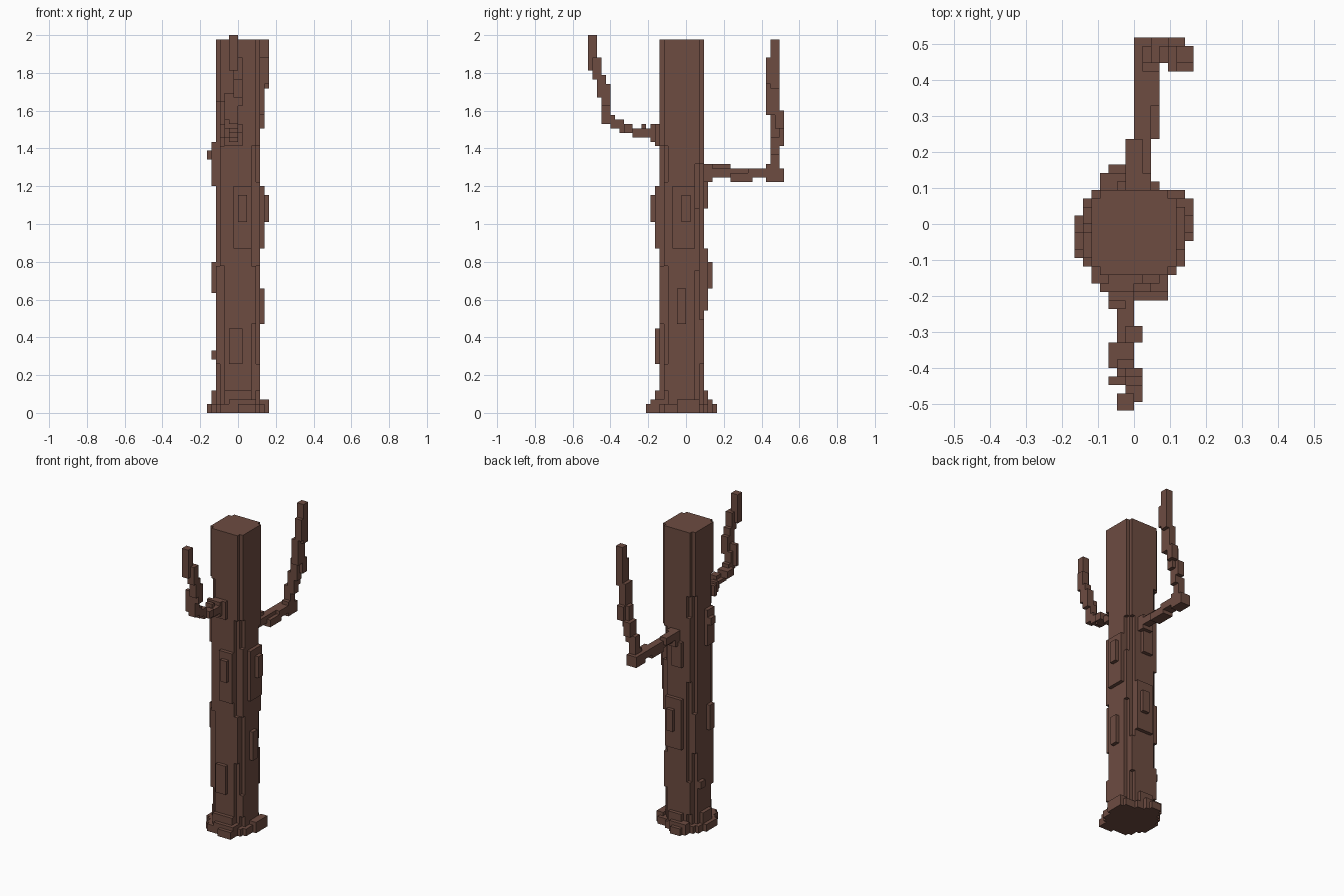
import bpy, bmesh, math
from mathutils import Vector

cube = bpy.data.objects.get("Cube")
if cube:
    bpy.data.objects.remove(cube, do_unlink=True)

V = 2.0 / 85  # size of one block

bark = bpy.data.materials.new("brown_bark")
bark.use_nodes = True
COLOR = (0.153, 0.072, 0.053, 1)
bark.diffuse_color = COLOR
bsdf = bark.node_tree.nodes["Principled BSDF"]
bsdf.inputs["Base Color"].default_value = COLOR
bsdf.inputs["Roughness"].default_value = 0.9


def blocks(name, boxes):
    """Merge boxes (x0, x1, y0, y1, z0, z1 in blocks) into one clean blocky shell."""
    cells = {(x, y, z) for x0, x1, y0, y1, z0, z1 in boxes
             for x in range(x0, x1) for y in range(y0, y1) for z in range(z0, z1)}
    bm = bmesh.new()
    verts = {}
    for c in cells:
        for axis in range(3):
            for side in (0, 1):
                n = list(c)
                n[axis] += 2 * side - 1
                if tuple(n) in cells:
                    continue
                u, w = (axis + 1) % 3, (axis + 2) % 3
                ring = []
                for du, dw in ((0, 0), (1, 0), (1, 1), (0, 1)):
                    p = list(c)
                    p[axis] += side
                    p[u] += du
                    p[w] += dw
                    p = tuple(p)
                    if p not in verts:
                        verts[p] = bm.verts.new(Vector(p) * V)
                    ring.append(verts[p])
                bm.faces.new(ring if side else ring[::-1])
    # Join flat neighbouring faces
    bmesh.ops.dissolve_limit(bm, angle_limit=math.radians(1),
                             verts=bm.verts[:], edges=bm.edges[:])
    me = bpy.data.meshes.new(name)
    bm.to_mesh(me)
    bm.free()
    me.materials.append(bark)
    ob = bpy.data.objects.new(name, me)
    bpy.context.collection.objects.link(ob)
    return ob


# Trunk: square core with stepped corners
trunk = [(-3, 3, -6, 4, 0, 84), (-5, 5, -4, 2, 0, 84), (-4, 4, -5, 3, 0, 84)]
# Corner ridges fill part of the steps: (sign x, sign y, z start, z end, side)
ridges = [(-1, -1, 70, 84, 'xy'), (-1, -1, 33, 60, 'y'), (-1, -1, 11, 22, 'x'), (-1, -1, 22, 33, 'x'),
          (1, -1, 60, 84, 'xy'), (1, -1, 33, 52, 'x'), (1, -1, 20, 33, 'y'), (1, -1, 5, 11, 'x'),
          (1, 1, 56, 84, 'xy'), (1, 1, 32, 46, 'x'), (1, 1, 11, 21, 'y'),
          (-1, 1, 66, 84, 'xy'), (-1, 1, 42, 60, 'y'), (-1, 1, 22, 33, 'x'), (-1, 1, 5, 14, 'y')]
for sx, sy, z0, z1, side in ridges:
    if 'x' in side:
        x = 4 if sx > 0 else -5
        y = 2 if sy > 0 else -5
        trunk.append((x, x + 1, y, y + 1, z0, z1))
    if 'y' in side:
        x = 3 if sx > 0 else -4
        y = 3 if sy > 0 else -6
        trunk.append((x, x + 1, y, y + 1, z0, z1))

# Bark plates standing proud of each side
trunk += [
    (-1, 3, -7, -5, 37, 51), (0, 2, -8, -6, 43, 49), (-2, 1, -7, -5, 11, 19),    # front
    (4, 6, -3, 2, 37, 51), (5, 7, -1, 1, 43, 49), (4, 6, -2, 0, 20, 28),         # left
    (-2, 3, 3, 5, 23, 37), (0, 2, 4, 6, 28, 34), (-2, 1, 3, 5, 46, 53),          # back
    (-6, -4, -4, -1, 51, 61), (-7, -5, -3, -1, 57, 59),                          # right
    (-6, -4, -4, -2, 27, 34), (-6, -4, 0, 2, 12, 14)]
blocks("trunk", trunk)

# Root flare around the foot
blocks("root_flare", [
    (-5, 5, -6, 4, 0, 2), (-6, 6, -5, 3, 0, 2),
    (-7, -5, -4, 1, 0, 2), (-6, -4, -3, 1, 0, 5),
    (5, 7, -2, 3, 0, 3), (4, 6, -5, 4, 0, 2),
    (-5, 4, -7, -5, 0, 2), (-4, 4, -8, -6, 0, 2), (0, 4, -9, -7, 0, 2),
    (-2, 4, -8, -5, 0, 3), (-3, 3, -7, -5, 0, 5),
    (-4, 3, 3, 5, 0, 2), (-4, 1, 4, 6, 0, 3), (-3, 0, 5, 7, 0, 2), (-2, 2, 3, 5, 0, 5)])

# Front branch: out, then steeply upward
blocks("front_branch", [
    (-3, 1, -7, -5, 60, 65), (-2, 0, -8, -6, 61, 64), (-4, 0, -8, -7, 62, 65),
    (-3, 0, -10, -8, 62, 64), (-2, 0, -12, -9, 62, 64), (-3, -1, -10, -9, 63, 65),
    (-1, 1, -14, -12, 63, 65), (-2, 0, -15, -11, 63, 64),
    (-3, 0, -17, -14, 64, 66), (-2, 0, -18, -16, 65, 67),
    (-2, 0, -19, -17, 65, 70), (-3, -1, -19, -18, 66, 72), (-1, 1, -19, -17, 69, 74),
    (-1, 1, -20, -18, 71, 76), (0, 1, -21, -19, 75, 78),
    (-1, 1, -21, -19, 75, 80), (-2, 0, -22, -20, 77, 85)])

# Back branch: longer and lower, drifting sideways as it rises
blocks("back_branch", [
    (-1, 2, 3, 6, 52, 56), (-1, 1, 5, 10, 54, 56), (0, 2, 5, 11, 53, 55),
    (0, 2, 10, 18, 53, 55), (0, 3, 10, 15, 52, 54), (1, 3, 14, 19, 53, 55),
    (0, 3, 18, 22, 52, 55), (1, 3, 18, 21, 53, 56),
    (1, 3, 19, 21, 55, 60), (2, 4, 19, 21, 58, 64), (2, 4, 20, 22, 60, 64),
    (3, 5, 19, 21, 62, 68), (4, 6, 20, 22, 64, 68),
    (4, 6, 18, 21, 67, 74), (5, 7, 18, 20, 74, 80), (5, 7, 19, 21, 73, 84)])
